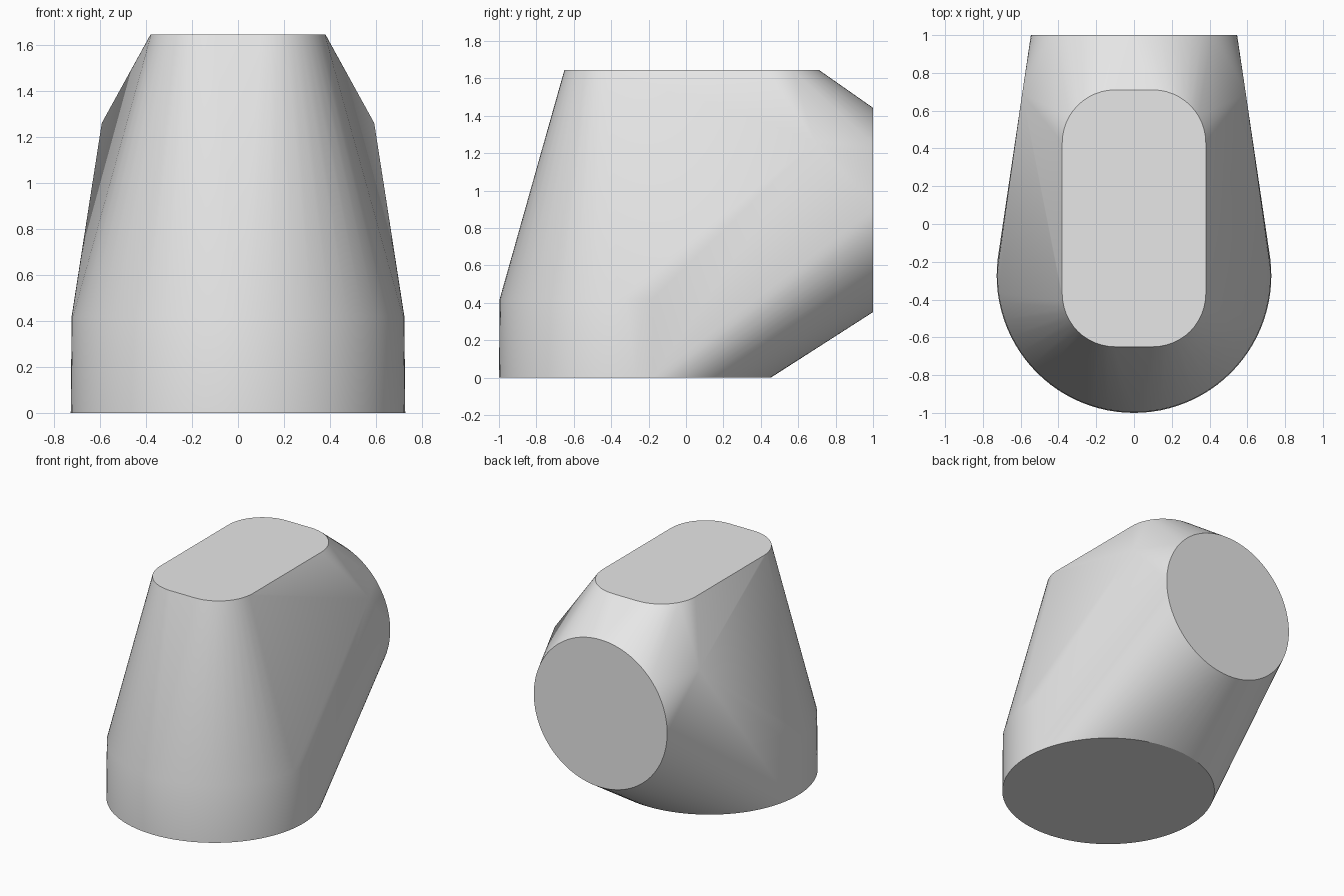
import bpy, bmesh
from math import sin, cos, pi, radians

cube = bpy.data.objects.get("Cube")
if cube:
    bpy.data.objects.remove(cube, do_unlink=True)

grey = bpy.data.materials.new("light_grey")
grey.use_nodes = True
colour = (0.8, 0.8, 0.8, 1)
grey.diffuse_color = colour
grey.node_tree.nodes["Principled BSDF"].inputs["Base Color"].default_value = colour


def circle(radius, count=96):
    """Points of a circle in its own plane."""
    return [(radius * cos(2 * pi * i / count), radius * sin(2 * pi * i / count))
            for i in range(count)]


def rounded_rectangle(half_x, half_y, radius, steps=12):
    """Points of a rectangle with round corners."""
    points = []
    for corner, (sx, sy) in enumerate([(1, 1), (-1, 1), (-1, -1), (1, -1)]):
        for i in range(steps + 1):
            a = pi / 2 * (corner + i / steps)
            points.append((sx * (half_x - radius) + radius * cos(a),
                           sy * (half_y - radius) + radius * sin(a)))
    return points


# Cross-sections that the solid is stretched over
base_y, back_z, top_y = -0.273, 0.896, 0.03
points = [(x, y + base_y, 0) for x, y in circle(0.727)]            # round base
points += [(x, y + base_y, 0.42) for x, y in circle(0.723)]        # top of base band
points += [(x, y + top_y, 1.645) for x, y in rounded_rectangle(0.38, 0.68, 0.28)]
points += [(x, 1.0, z + back_z) for x, z in circle(0.546)]         # round back end
points += [(side * 0.592, 0.69, 1.26) for side in (-1, 1)]         # shoulder corners

# Wrap the sections in one convex skin and merge the flat caps
bm = bmesh.new()
for p in points:
    bm.verts.new(p)
bmesh.ops.convex_hull(bm, input=bm.verts[:], use_existing_faces=False)
bmesh.ops.delete(bm, geom=[v for v in bm.verts if not v.link_faces], context='VERTS')
bmesh.ops.dissolve_limit(bm, angle_limit=radians(0.2), verts=bm.verts[:], edges=bm.edges[:])
bmesh.ops.recalc_face_normals(bm, faces=bm.faces[:])

mesh = bpy.data.meshes.new("elbow_body")
bm.to_mesh(mesh)
bm.free()
mesh.materials.append(grey)
body = bpy.data.objects.new("elbow_body", mesh)
bpy.context.collection.objects.link(body)

# Smooth the sides, keep the cap rims sharp
bpy.ops.object.select_all(action='DESELECT')
body.select_set(True)
bpy.context.view_layer.objects.active = body
bpy.ops.object.shade_smooth_by_angle(angle=radians(30))
